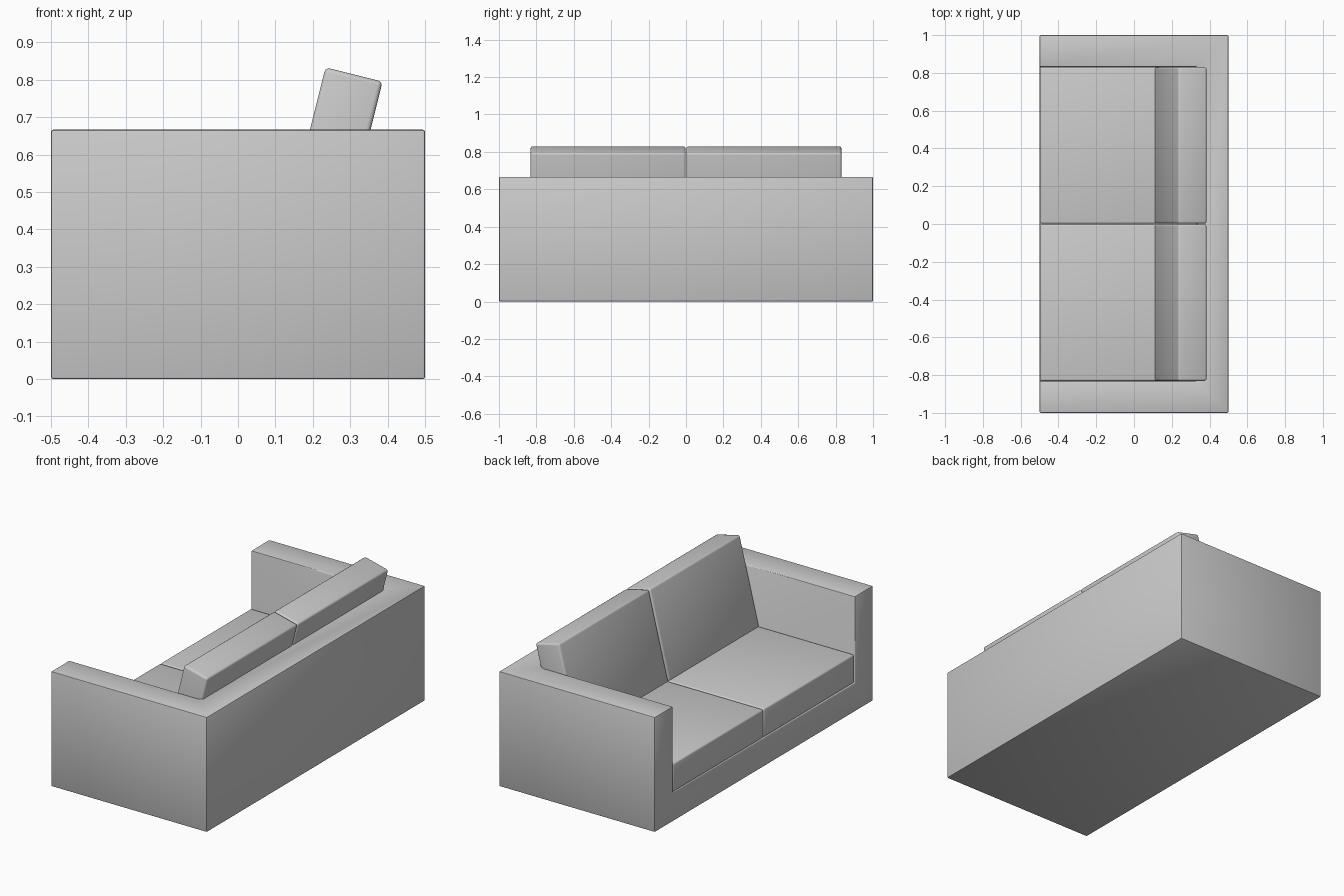
import bpy
from math import radians, sin, cos
from mathutils import Vector

if "Cube" in bpy.data.objects:
    bpy.data.objects.remove(bpy.data.objects["Cube"])


def box(name, center, size, tilt=0.0):
    bpy.ops.mesh.primitive_cube_add(size=1)
    ob = bpy.context.object
    ob.name = name
    ob.scale = size
    bpy.ops.object.transform_apply(location=False, rotation=False, scale=True)
    ob.location = center
    ob.rotation_euler.y = tilt
    return ob


def soften(ob, width, segments):
    bpy.context.view_layer.objects.active = ob
    bpy.ops.object.select_all(action='DESELECT')
    ob.select_set(True)
    bev = ob.modifiers.new("Bevel", 'BEVEL')
    bev.width = width
    bev.segments = segments
    bev.limit_method = 'ANGLE'
    bpy.ops.object.modifier_apply(modifier=bev.name)
    bpy.ops.object.shade_smooth_by_angle(angle=radians(35))


# Frame: block with the seating space cut out, leaving base, arms and back
frame = box("frame", (0, 0, 1 / 3), (1, 2, 2 / 3))
cutter = box("seat_space_cutter", (-1 / 3, 0, 2 / 3), (4 / 3, 5 / 3, 1))
cutter.hide_render = True
cut = frame.modifiers.new("Cut", 'BOOLEAN')
cut.operation = 'DIFFERENCE'
cut.solver = 'EXACT'
cut.object = cutter
bpy.context.view_layer.objects.active = frame
bpy.ops.object.modifier_apply(modifier=cut.name)
bpy.data.objects.remove(cutter)
soften(frame, 0.006, 2)

# Cushions: a seat and a leaning back cushion on each side
tilt = radians(14)
thick, height = 0.157, 0.52
top_front = Vector((0.234, 0, 0.833))
across = Vector((cos(tilt), 0, -sin(tilt)))
up = Vector((sin(tilt), 0, cos(tilt)))
back_center = top_front + across * thick / 2 - up * height / 2

for side, s in (("left", 1), ("right", -1)):
    y = s * 0.4165
    seat = box(f"seat_cushion_{side}", (-1 / 12, y, 0.25), (0.831, 0.829, 0.166))
    soften(seat, 0.01, 3)
    back = box(f"back_cushion_{side}", (back_center.x, y, back_center.z),
               (thick, 0.829, height), tilt)
    soften(back, 0.012, 3)
